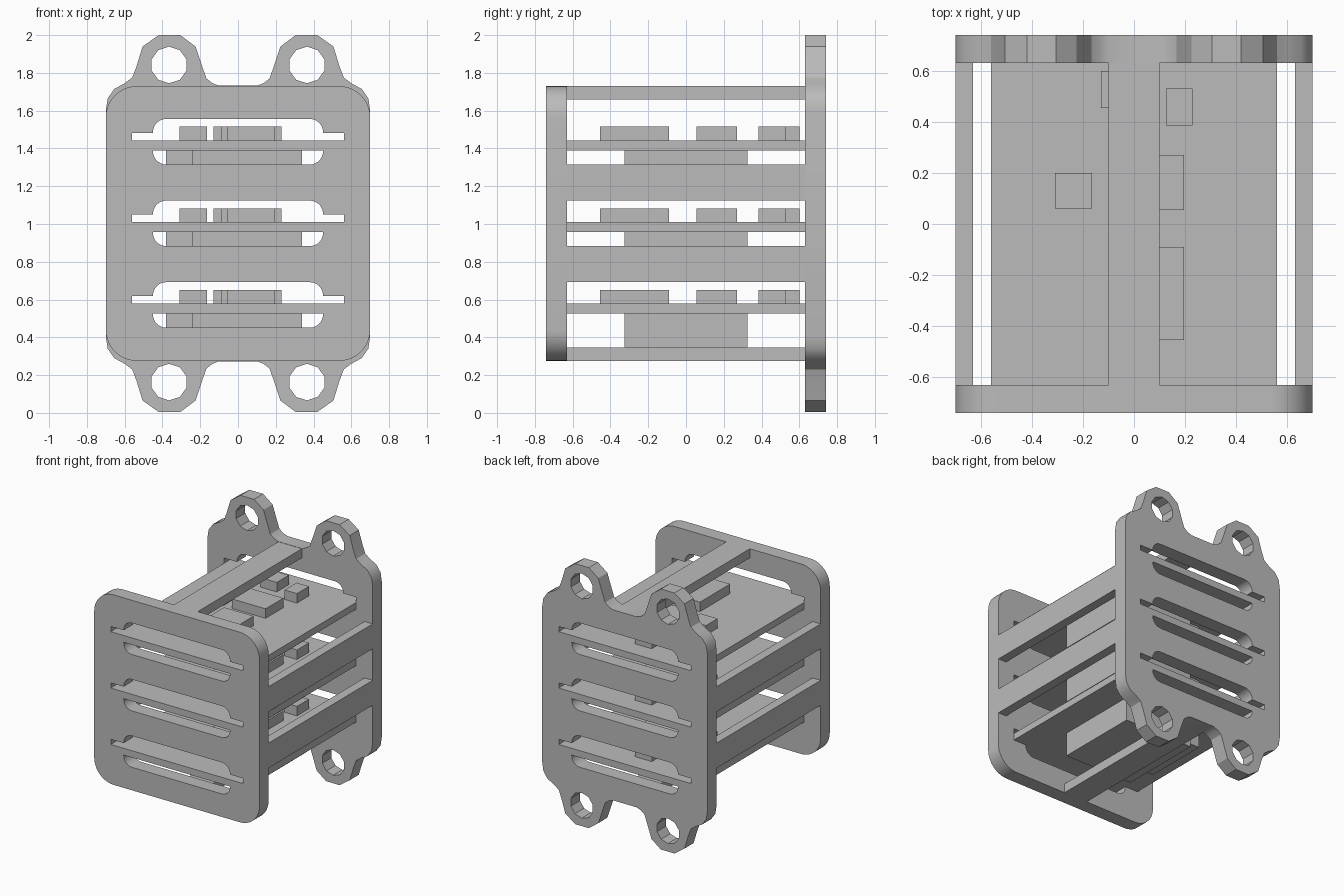
import bpy, bmesh
from math import sin, cos, radians

cube = bpy.data.objects.get("Cube")
if cube:
    bpy.data.objects.remove(cube, do_unlink=True)

grey = bpy.data.materials.new("plain_grey")
grey.use_nodes = True
COLOR = (0.5, 0.5, 0.5, 1)
grey.diffuse_color = COLOR
grey.node_tree.nodes["Principled BSDF"].inputs["Base Color"].default_value = COLOR

MID = 1.0025                      # height of the mirror plane
TOP = 1.73                        # top of the frame
LEVELS = [0.578, 1.01, 1.442]     # upper faces of the boards
INNER, OUTER = 0.63, 0.74         # plate faces along y


def add_mesh(name, mesh):
    obj = bpy.data.objects.new(name, mesh)
    bpy.context.collection.objects.link(obj)
    mesh.materials.clear()
    mesh.materials.append(grey)
    return obj


def box(name, x0, x1, y0, y1, z0, z1):
    bm = bmesh.new()
    bmesh.ops.create_cube(bm, size=1)
    for v in bm.verts:
        v.co.x = x1 if v.co.x > 0 else x0
        v.co.y = y1 if v.co.y > 0 else y0
        v.co.z = z1 if v.co.z > 0 else z0
    mesh = bpy.data.meshes.new(name)
    bm.to_mesh(mesh)
    bm.free()
    return add_mesh(name, mesh)


def arc(cx, cz, r, a0, a1, n=8):
    angles = [radians(a0 + (a1 - a0) * i / n) for i in range(n + 1)]
    return [(cx + r * cos(a), cz + r * sin(a)) for a in angles]


def mirror_x(half):
    return half + [(-x, z) for x, z in reversed(half)]


def mirror_z(half):
    return half + [(x, 2 * MID - z) for x, z in reversed(half)]


def plate(name, outline, holes, y):
    """Flat plate with openings, extruded along y."""
    curve = bpy.data.curves.new(name, "CURVE")
    curve.dimensions = "2D"
    curve.fill_mode = "BOTH"
    curve.extrude = (OUTER - INNER) / 2
    for loop in [outline] + holes:
        spline = curve.splines.new("POLY")
        spline.points.add(len(loop) - 1)
        for p, (x, z) in zip(spline.points, loop):
            p.co = (x, z, 0, 1)
        spline.use_cyclic_u = True
    temp = bpy.data.objects.new(name + "_curve", curve)
    bpy.context.collection.objects.link(temp)
    bpy.context.view_layer.update()
    deps = bpy.context.evaluated_depsgraph_get()
    mesh = bpy.data.meshes.new_from_object(temp.evaluated_get(deps))
    bpy.data.objects.remove(temp, do_unlink=True)
    bm = bmesh.new()
    bm.from_mesh(mesh)
    bmesh.ops.remove_doubles(bm, verts=bm.verts, dist=0.0005)
    for v in bm.verts:
        x, z, d = v.co
        v.co = (x, y - d, z)
    bmesh.ops.recalc_face_normals(bm, faces=bm.faces)
    bm.to_mesh(mesh)
    bm.free()
    obj = add_mesh(name, mesh)
    bpy.ops.object.select_all(action="DESELECT")
    obj.select_set(True)
    bpy.context.view_layer.objects.active = obj
    bpy.ops.object.shade_smooth_by_angle(angle=radians(32))


# Openings above and below every board, shared by both plates
windows = []
for t in LEVELS:
    windows.append(mirror_x([(0.56, t), (0.56, t + 0.04), (0.45, t + 0.04)]
                            + arc(0.38, t + 0.044, 0.07, 0, 90)))
    windows.append(mirror_x(arc(0.38, t - 0.057, 0.07, -90, 0) + [(0.45, t - 0.052)]))

# Front plate with rounded corners
corner = arc(0.535, TOP - 0.165, 0.165, 90, 0, 10)
plate("front_plate", mirror_x(mirror_z(corner)), windows, -(INNER + OUTER) / 2)

# Back plate with four mounting ears
ear = [(0.10, 1.732), (0.135, 1.745), (0.167, 1.77), (0.19, 1.836), (0.225, 1.94),
       (0.305, 2.0), (0.42, 2.0), (0.505, 1.94), (0.537, 1.836), (0.56, 1.775),
       (0.60, 1.745), (0.655, 1.715), (0.69, 1.665), (0.70, 1.60)]
eyelets = []
for side in (-1, 1):
    hole = [(side * x, z) for x, z in arc(0.365, 1.842, 0.097, 18, 342, 9)]
    eyelets += [hole, [(x, 2 * MID - z) for x, z in hole]]
plate("back_plate", mirror_x(mirror_z(ear)), windows + eyelets, (INNER + OUTER) / 2)

# Struts and side rails between the plates
box("top_strut", -0.10, 0.10, -INNER, INNER, 1.66, TOP)
box("bottom_strut", -0.10, 0.10, -INNER, INNER, 0.275, 0.345)
for low, high in zip(LEVELS, LEVELS[1:]):
    for name, x in (("right_rail", -0.70), ("left_rail", 0.63)):
        box(name, x, x + 0.07, -INNER, INNER, low + 0.114, high - 0.127)

# Circuit boards with chips on top and blocks underneath
CHIPS = [(-0.31, -0.165, 0.06, 0.20), (-0.13, 0.01, 0.455, 0.60),
         (0.125, 0.23, 0.385, 0.53), (-0.09, 0.195, 0.055, 0.27),
         (-0.055, 0.195, -0.455, -0.09)]
for t in LEVELS:
    under = t - 0.052
    box("board", -0.56, 0.56, -INNER, INNER, under, t)
    for chip in CHIPS:
        box("chip", *chip, t, t + 0.073)
    box("large_block", -0.24, 0.34, -0.325, 0.325, under - 0.18, under)
    box("side_block", -0.38, -0.24, -0.25, 0.25, under - 0.10, under)
